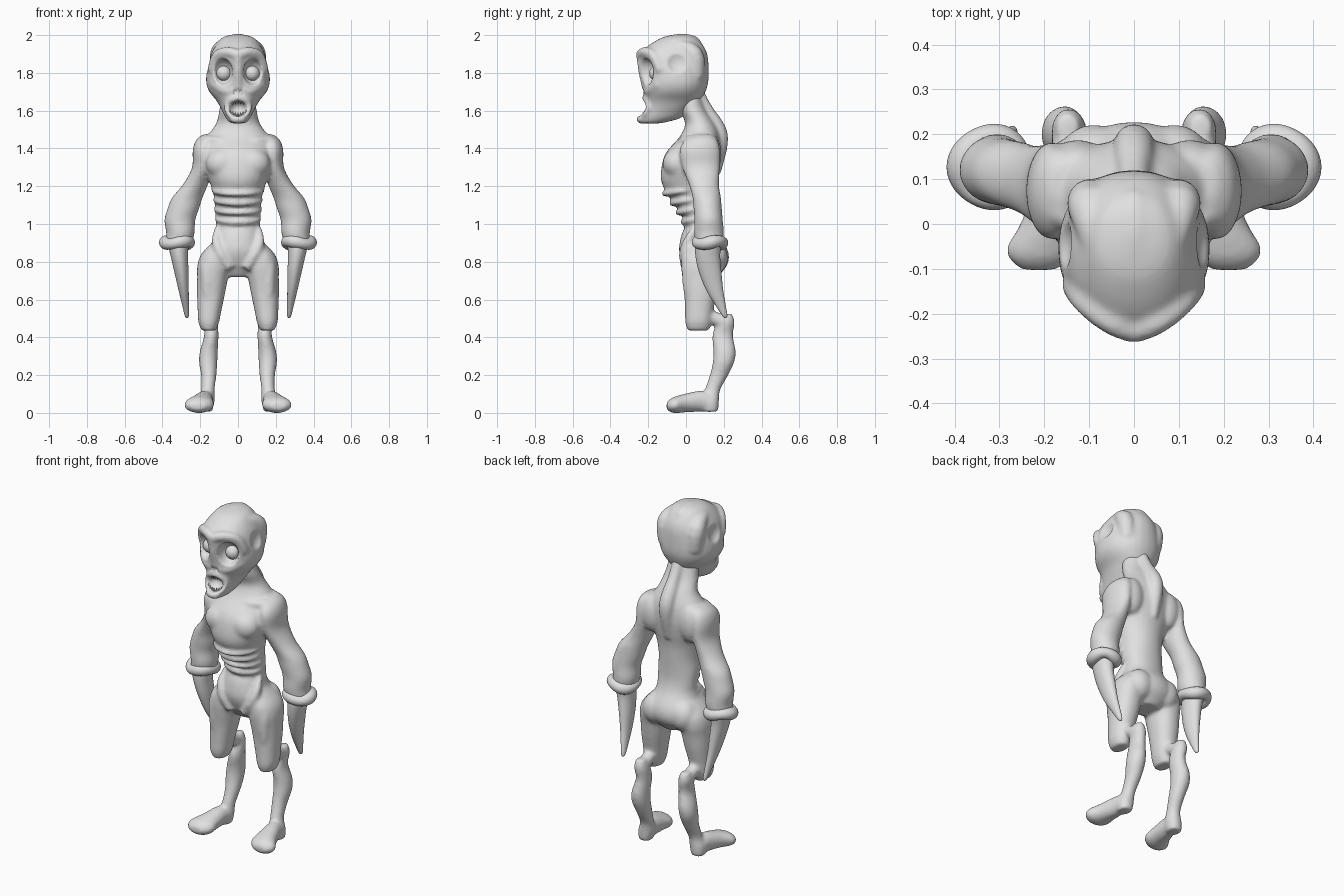
import bpy, bmesh, math
from mathutils import Vector, Matrix

skin = bpy.data.materials.new("grey_skin")
skin.diffuse_color = (0.75, 0.75, 0.75, 1)


# ---------- helpers ----------
def catmull(pts, steps=4):
    out = []
    for i in range(len(pts) - 1):
        p = [pts[max(i - 1, 0)], pts[i], pts[i + 1], pts[min(i + 2, len(pts) - 1)]]
        for s in range(steps):
            t = s / steps
            out.append([0.5 * (2 * b + (c - a) * t + (2 * a - 5 * b + 4 * c - d) * t * t
                               + (3 * b - a - 3 * c + d) * t ** 3) for a, b, c, d in zip(*p)])
    return out + [list(pts[-1])]


def loft(bm, rings, axis='z', side=1, power=2.0, n=28):
    """Closed skin over rings (x, y, z, half width, half depth) facing z or y."""
    loops = []
    for x, y, z, a, b in catmull(rings):
        loop = []
        for k in range(n):
            c, s = math.cos(2 * math.pi * k / n), math.sin(2 * math.pi * k / n)
            u = a * math.copysign(abs(c) ** (2 / power), c)
            v = b * math.copysign(abs(s) ** (2 / power), s)
            co = (x + u, y + v, z) if axis == 'z' else (x + u, y, z + v)
            loop.append(bm.verts.new((co[0] * side, co[1], co[2])))
        loops.append(loop)
    for p, q in zip(loops, loops[1:]):
        for k in range(n):
            bm.faces.new((p[k], p[(k + 1) % n], q[(k + 1) % n], q[k]))
    bm.faces.new(loops[0])
    bm.faces.new(loops[-1])


def tube(bm, path, side=1, closed=False, n=12):
    """Round tube along points (x, y, z, radius)."""
    pts = path if closed else catmull(path)
    m, loops = len(pts), []
    for i, p in enumerate(pts):
        nxt = pts[(i + 1) % m] if closed else pts[min(i + 1, m - 1)]
        prv = pts[i - 1] if closed else pts[max(i - 1, 0)]
        d = (Vector(nxt[:3]) - Vector(prv[:3])).normalized()
        ref = Vector((0, 0, 1)) if abs(d.z) < 0.8 else Vector((0, 1, 0))
        u = d.cross(ref).normalized()
        v = d.cross(u)
        loop = []
        for k in range(n):
            t = 2 * math.pi * k / n
            co = Vector(p[:3]) + p[3] * (math.cos(t) * u + math.sin(t) * v)
            loop.append(bm.verts.new((co.x * side, co.y, co.z)))
        loops.append(loop)
    for i in range(m if closed else m - 1):
        p, q = loops[i], loops[(i + 1) % m]
        for k in range(n):
            bm.faces.new((p[k], p[(k + 1) % n], q[(k + 1) % n], q[k]))
    if not closed:
        bm.faces.new(loops[0])
        bm.faces.new(loops[-1])


def ball(bm, c, r, side=1):
    mat = Matrix.Translation((c[0] * side, c[1], c[2])) @ Matrix.Diagonal((*r, 1))
    bmesh.ops.create_uvsphere(bm, u_segments=24, v_segments=14, radius=1, matrix=mat)


def finish(bm, name):
    bmesh.ops.recalc_face_normals(bm, faces=bm.faces)
    for f in bm.faces:
        f.smooth = True
    me = bpy.data.meshes.new(name)
    bm.to_mesh(me)
    bm.free()
    me.materials.append(skin)
    ob = bpy.data.objects.new(name, me)
    bpy.context.collection.objects.link(ob)
    return ob


def fuse(ob, voxel, smooth):
    r = ob.modifiers.new("fuse", 'REMESH')
    r.mode, r.voxel_size, r.use_smooth_shade = 'VOXEL', voxel, True
    s = ob.modifiers.new("soften", 'SMOOTH')
    s.factor, s.iterations = 0.5, smooth


# ---------- body: torso, arms and legs fused into one skin ----------
bm = bmesh.new()
# torso sections: height, front y, back y, half width
torso = [(1.72, -.04, .07, .08), (1.66, -.035, .085, .09), (1.60, -.03, .11, .10),
         (1.53, -.005, .155, .117), (1.46, -.035, .182, .165), (1.38, -.105, .19, .185),
         (1.30, -.13, .18, .18), (1.22, -.13, .165, .15), (1.14, -.085, .16, .126),
         (1.06, -.032, .157, .121), (1.00, -.004, .16, .117), (.94, -.025, .178, .12),
         (.86, -.037, .222, .15), (.79, -.014, .222, .15), (.72, .03, .17, .07)]
loft(bm, [(0, (f + b) / 2, z, w, (b - f) / 2) for z, f, b, w in torso], power=2.1)
# ribs, fading into the flanks
for z, cy, rx, ry in [(1.18, .02, .137, .132), (1.13, .04, .128, .114),
                      (1.08, .055, .122, .096), (1.03, .07, .118, .083)]:
    tube(bm, [(rx * math.sin(a), cy - ry * math.cos(a), z - .02 * math.cos(a),
               .004 + .012 * abs(math.cos(a)) ** .4)
              for a in [math.radians(d) for d in range(-85, 86, 17)]])
# spine ridge from nape to back
tube(bm, [(0, .045, 1.75, .03), (0, .075, 1.67, .034), (0, .11, 1.60, .037),
          (0, .168, 1.5, .045), (0, .18, 1.42, .042), (0, .16, 1.27, .025)])
for s in (1, -1):
    ball(bm, (.08, -.05, 1.32), (.09, .073, .08), s)         # chest muscle
    ball(bm, (.125, .13, 1.37), (.07, .058, .11), s)         # shoulder blade
    ball(bm, (.09, .145, .82), (.08, .077, .09), s)          # buttock
    tube(bm, [(.02, -.01, 1.43, .016), (.09, -.02, 1.44, .022), (.17, .03, 1.44, .03)], s)
    tube(bm, [(.11, .05, .98, .015), (.115, .01, .91, .025), (.09, -.008, .84, .03),
              (.04, -.0, .765, .026)], s)                    # groin ridge
    tube(bm, [(.10, .02, .86, .02), (.155, .02, .79, .038), (.16, .018, .70, .038),
              (.16, .025, .60, .03), (.158, .04, .53, .02)], s)  # thigh muscle
    # arm
    loft(bm, [(.155, .09, 1.475, .03, .045), (.172, .08, 1.445, .05, .085),
              (.182, .073, 1.39, .058, .108), (.190, .08, 1.30, .053, .10),
              (.225, .095, 1.21, .066, .08), (.268, .11, 1.14, .081, .075),
              (.290, .115, 1.08, .084, .075), (.308, .12, 1.02, .082, .075),
              (.305, .122, .95, .075, .079), (.317, .125, .89, .07, .07)], side=s)
    # thigh
    loft(bm, [(.09, .08, .91, .04, .07), (.12, .085, .84, .075, .105),
              (.128, .084, .78, .087, .11), (.134, .08, .72, .082, .10),
              (.142, .078, .64, .075, .088), (.15, .07, .55, .064, .076),
              (.155, .066, .48, .055, .07), (.155, .065, .435, .037, .056)], side=s, power=2.2)
    # knee link, calf and foot
    tube(bm, [(.152, .08, .515, .04), (.148, .14, .505, .037), (.147, .2, .48, .038)], s)
    loft(bm, [(.148, .215, .525, .024, .03), (.146, .21, .48, .038, .048),
              (.141, .194, .41, .038, .055), (.154, .204, .33, .047, .059),
              (.158, .199, .27, .049, .057), (.155, .175, .20, .041, .049),
              (.16, .14, .12, .036, .041), (.17, .128, .06, .046, .047),
              (.175, .128, .006, .038, .042)], side=s)
    loft(bm, [(.17, .17, .04, .025, .03), (.172, .13, .055, .042, .05),
              (.178, .08, .062, .047, .056), (.192, .0, .053, .062, .05),
              (.205, -.05, .044, .079, .045), (.21, -.08, .04, .068, .037),
              (.212, -.103, .036, .038, .018)], axis='y', side=s)
body = finish(bm, "body")
fuse(body, .009, 10)

# ---------- wrist cuffs and arm blades ----------
for s, label in ((1, "left"), (-1, "right")):
    bm = bmesh.new()
    tube(bm, [(.32 + .063 * math.cos(a), .127 + .064 * math.sin(a),
               .902 + .008 * math.sin(2 * a), .032 + .003 * math.cos(3 * a))
              for a in [2 * math.pi * k / 40 for k in range(40)]], s, closed=True, n=16)
    finish(bm, label + "_cuff")
    bm = bmesh.new()
    loft(bm, [(.318, .12, .92, .06, .072), (.312, .115, .84, .047, .066),
              (.30, .127, .75, .038, .060), (.288, .152, .65, .027, .045),
              (.276, .187, .56, .017, .025), (.271, .205, .515, .011, .014),
              (.270, .208, .503, .004, .005)], side=s)
    finish(bm, label + "_arm_blade")

# ---------- head ----------
bm = bmesh.new()
skull = [(2.002, -.07, .01, .035), (1.986, -.13, .055, .085), (1.94, -.205, .095, .122),
         (1.89, -.24, .115, .147), (1.82, -.235, .12, .164), (1.75, -.228, .118, .169),
         (1.70, -.225, .103, .152), (1.65, -.222, .075, .112), (1.60, -.227, .02, .085),
         (1.56, -.25, -.03, .064), (1.533, -.24, -.13, .042)]
loft(bm, [(0, (f + b) / 2, z, w, (b - f) / 2) for z, f, b, w in skull], power=2.15)
tube(bm, [(0, -.235, 1.90, .03), (0, -.228, 1.81, .026), (0, -.212, 1.72, .022)])  # nose
ball(bm, (0, -.02, 1.963), (.055, .10, .045))                # crown ridge
ball(bm, (0, -.238, 1.555), (.045, .025, .025))              # chin
tube(bm, [(.064 * math.cos(a), -.222 + .022 * math.cos(a) ** 2 - .02 * max(0, -math.sin(a)),
           1.615 + .053 * math.sin(a), .013)
          for a in [2 * math.pi * k / 28 for k in range(28)]], closed=True)  # lips
for s in (1, -1):
    tube(bm, [(.0, -.24, 1.895, .028), (.055, -.218, 1.91, .028),
              (.112, -.172, 1.89, .028), (.14, -.135, 1.81, .025)], s)       # brow
    tube(bm, [(.025, -.215, 1.705, .014), (.075, -.192, 1.707, .022),
              (.125, -.14, 1.745, .03)], s)                                  # cheekbone
    tube(bm, [(.06, -.15, 1.945, .015), (.085, -.06, 1.95, .025),
              (.10, .04, 1.90, .05), (.09, .05, 1.78, .05)], s)              # skull ridge
head = finish(bm, "head")
fuse(head, .009, 6)

# hollows carved from the head
bm = bmesh.new()
ball(bm, (0, -.25, 1.613), (.056, .075, .044))               # mouth
for s in (1, -1):
    ball(bm, (.084, -.228, 1.805), (.057, .082, .073), s)    # eye socket
    ball(bm, (.014, -.255, 1.70), (.012, .045, .018), s)     # nostril
    ball(bm, (.182, -.045, 1.865), (.047, .07, .07), s)      # temple
cutter = finish(bm, "head_hollows_cutter")
cutter.hide_render = True
cutter.hide_set(True)
cut = head.modifiers.new("hollows", 'BOOLEAN')
cut.operation, cut.object, cut.solver = 'DIFFERENCE', cutter, 'EXACT'
fuse(head, .007, 5)

# eyes
for s, label in ((1, "left"), (-1, "right")):
    bm = bmesh.new()
    ball(bm, (.075, -.155, 1.797), (.04, .04, .04), s)
    finish(bm, label + "_eye")

# teeth around the mouth
bm = bmesh.new()
for k in range(-3, 4):
    for up in (1, -1):
        x = k * .014
        edge = .043 * math.sqrt(1 - (x / .058) ** 2)
        y = -.215 + .25 * abs(x) - (.012 if up < 0 else 0)
        z = 1.613 + up * (edge - .006)
        rot = Matrix.Rotation(math.pi if up > 0 else 0, 4, 'X')
        bmesh.ops.create_cone(bm, cap_ends=True, segments=8, radius1=.007, radius2=.002,
                              depth=.026, matrix=Matrix.Translation((x, y, z)) @ rot)
finish(bm, "teeth")
